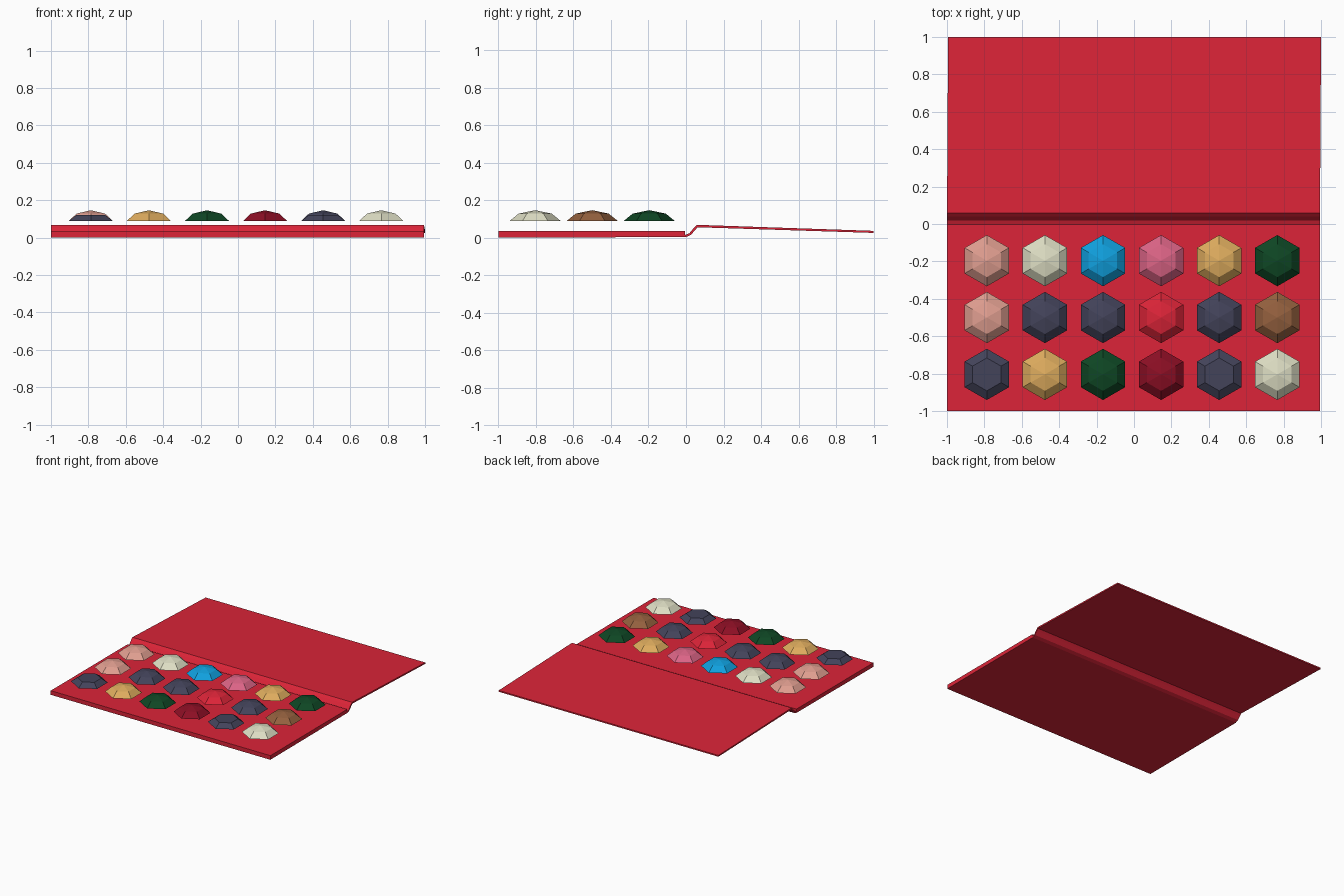
import bpy, math

if "Cube" in bpy.data.objects:
    bpy.data.objects.remove(bpy.data.objects["Cube"])

def material(name, srgb):
    m = bpy.data.materials.new(name)
    lin = [((c / 255 + 0.055) / 1.055) ** 2.4 if c > 10 else c / 255 / 12.92 for c in srgb]
    m.diffuse_color = (*lin, 1)
    m.use_nodes = True
    m.node_tree.nodes["Principled BSDF"].inputs["Base Color"].default_value = m.diffuse_color
    return m

MATS = {
    "r": material("bright red", (220, 36, 56)),
    "g": material("dark green", (14, 70, 36)),
    "c": material("crimson", (140, 14, 36)),
    "n": material("slate navy", (67, 67, 90)),
    "w": material("cream", (222, 222, 196)),
    "p": material("salmon pink", (224, 158, 144)),
    "b": material("sky blue", (16, 160, 222)),
    "o": material("rose", (220, 100, 134)),
    "y": material("gold", (222, 172, 94)),
    "t": material("brown", (148, 96, 62)),
}

def build(name, verts, faces, key):
    me = bpy.data.meshes.new(name)
    me.from_pydata(verts, [], faces)
    me.materials.append(MATS[key])
    ob = bpy.data.objects.new(name, me)
    bpy.context.collection.objects.link(ob)
    return ob

def strip(name, top, bottom, key, x0=-1.0, x1=0.994):
    """Closed slab from upper and lower (y, z) lines of equal length, run along x."""
    n = len(top)
    loop = top + bottom[::-1]
    m = len(loop)
    # the hinged half sits very slightly askew
    verts = [(x + 0.006 * max(y, 0), y, z) for x in (x0, x1) for y, z in loop]
    faces = [(i, i + m, (i + 1) % m + m, (i + 1) % m) for i in range(m)]
    for i in range(n - 1):
        a = (i, i + 1, m - 2 - i, m - 1 - i)
        faces += [a, tuple(v + m for v in reversed(a))]
    return build(name, verts, faces, key)

# Cover: thin sheet under the tray, bent up at the spine, sloping to the back
strip("cover",
      [(-1, 0.01), (-0.01, 0.012), (0.018, 0.023), (0.04, 0.05), (0.058, 0.068), (1, 0.036)],
      [(-1, 0.0), (0.0, 0.003), (0.026, 0.014), (0.048, 0.04), (0.062, 0.055), (1, 0.025)], "r")

# Tray: thicker block on the front half
strip("tray", [(-1, 0.034), (-0.004, 0.034)], [(-1, 0.002), (-0.004, 0.006)], "r")

# Gems: faceted hexagonal studs, pointed or with a flat table
def gem(name, cx, cy, key, flat):
    rings = [(0.137, 0.088), (0.088, 0.121 if flat else 0.128)]
    verts = [(cx + r * math.sin(k * math.pi / 3), cy + r * math.cos(k * math.pi / 3), z)
             for r, z in rings for k in range(6)]
    faces = [tuple(range(6))]
    faces += [((k + 1) % 6, k, k + 6, (k + 1) % 6 + 6) for k in range(6)]
    if flat:
        faces.append(tuple(range(11, 5, -1)))
    else:
        verts.append((cx, cy, 0.146))
        faces += [((k + 1) % 6 + 6, k + 6, 12) for k in range(6)]
    build(name, verts, faces, key)

for row, keys in enumerate(("pwboyg", "pnnrnt", "nygcnw")):
    for col, key in enumerate(keys):
        gem(f"gem_{row + 1}_{col + 1}", -0.787 + 0.3106 * col, -0.196 - 0.304 * row,
            key, row == 2 and key == "n")
